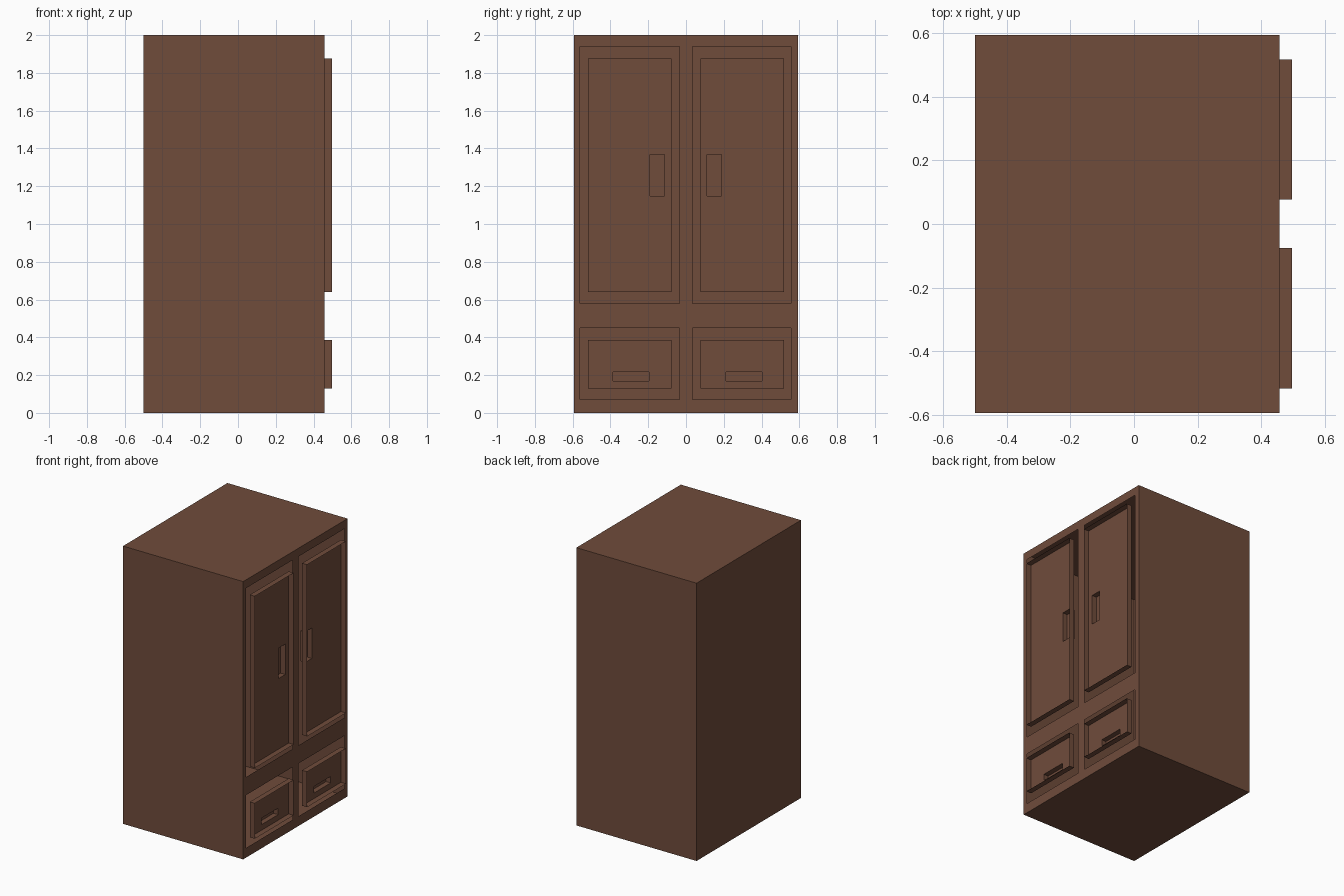
import bpy, bmesh

if "Cube" in bpy.data.objects:
    bpy.data.objects.remove(bpy.data.objects["Cube"])

brown = bpy.data.materials.new("dark brown wood")
brown.diffuse_color = (0.162, 0.072, 0.044, 1)
brown.use_nodes = True
brown.node_tree.nodes["Principled BSDF"].inputs["Base Color"].default_value = brown.diffuse_color

BACK, FACE, FRONT, POCKET = -0.5, 0.457, 0.497, 0.42


def add_object(name, bm):
    bmesh.ops.remove_doubles(bm, verts=bm.verts, dist=1e-5)
    mesh = bpy.data.meshes.new(name)
    bm.to_mesh(mesh)
    bm.free()
    mesh.materials.append(brown)
    bpy.context.collection.objects.link(bpy.data.objects.new(name, mesh))


def quad(bm, pts, flip=False):
    bm.faces.new([bm.verts.new(p) for p in (pts[::-1] if flip else pts)])


def sheet(bm, x, ys, zs, holes=(), flip=False):
    """Grid of faces looking along +x, leaving out the cells in holes."""
    for i, (y0, y1) in enumerate(zip(ys, ys[1:])):
        for j, (z0, z1) in enumerate(zip(zs, zs[1:])):
            if (i, j) not in holes:
                quad(bm, [(x, y0, z0), (x, y1, z0), (x, y1, z1), (x, y0, z1)], flip)


def tube(bm, x0, x1, y0, y1, z0, z1, flip=False):
    """Four walls running along x, looking outwards."""
    ring = [(y0, z0), (y1, z0), (y1, z1), (y0, z1)]
    for (ya, za), (yb, zb) in zip(ring, ring[1:] + ring[:1]):
        quad(bm, [(x0, ya, za), (x0, yb, zb), (x1, yb, zb), (x1, ya, za)], flip)


# Hollow thin carcass with two door openings and two drawer openings
W = 0.594
bm = bmesh.new()
tube(bm, BACK, FACE, -W, W, 0, 2)
sheet(bm, BACK, [-W, W], [0, 2], flip=True)
sheet(bm, FACE, [-W, -0.56, -0.035, 0.035, 0.557, W],
      [0, 0.07, 0.45, 0.58, 1.94, 2], {(1, 1), (3, 1), (1, 3), (3, 3)})
add_object("cabinet_body", bm)


def panel(name, y, z, hy, hz):
    """Thin-rimmed tray with a finger pull sunk into its floor."""
    bm = bmesh.new()
    sheet(bm, FACE, [y[0], *hy, y[1]], [z[0], *hz, z[1]], {(1, 1)})
    tube(bm, FACE, FRONT, *y, *z, flip=True)
    tube(bm, POCKET, FACE, *hy, *hz, flip=True)
    sheet(bm, POCKET, hy, hz)
    add_object(name, bm)


# Doors above, drawers below
DOOR_Z, DOOR_PULL = (0.64, 1.876), (1.148, 1.367)
DRAWER_Z, DRAWER_PULL = (0.13, 0.385), (0.17, 0.217)
LEFT, RIGHT = (-0.518, -0.076), (0.077, 0.518)
panel("left_door", LEFT, DOOR_Z, (-0.19, -0.114), DOOR_PULL)
panel("right_door", RIGHT, DOOR_Z, (0.112, 0.188), DOOR_PULL)
panel("left_drawer", LEFT, DRAWER_Z, (-0.387, -0.196), DRAWER_PULL)
panel("right_drawer", RIGHT, DRAWER_Z, (0.212, 0.402), DRAWER_PULL)
